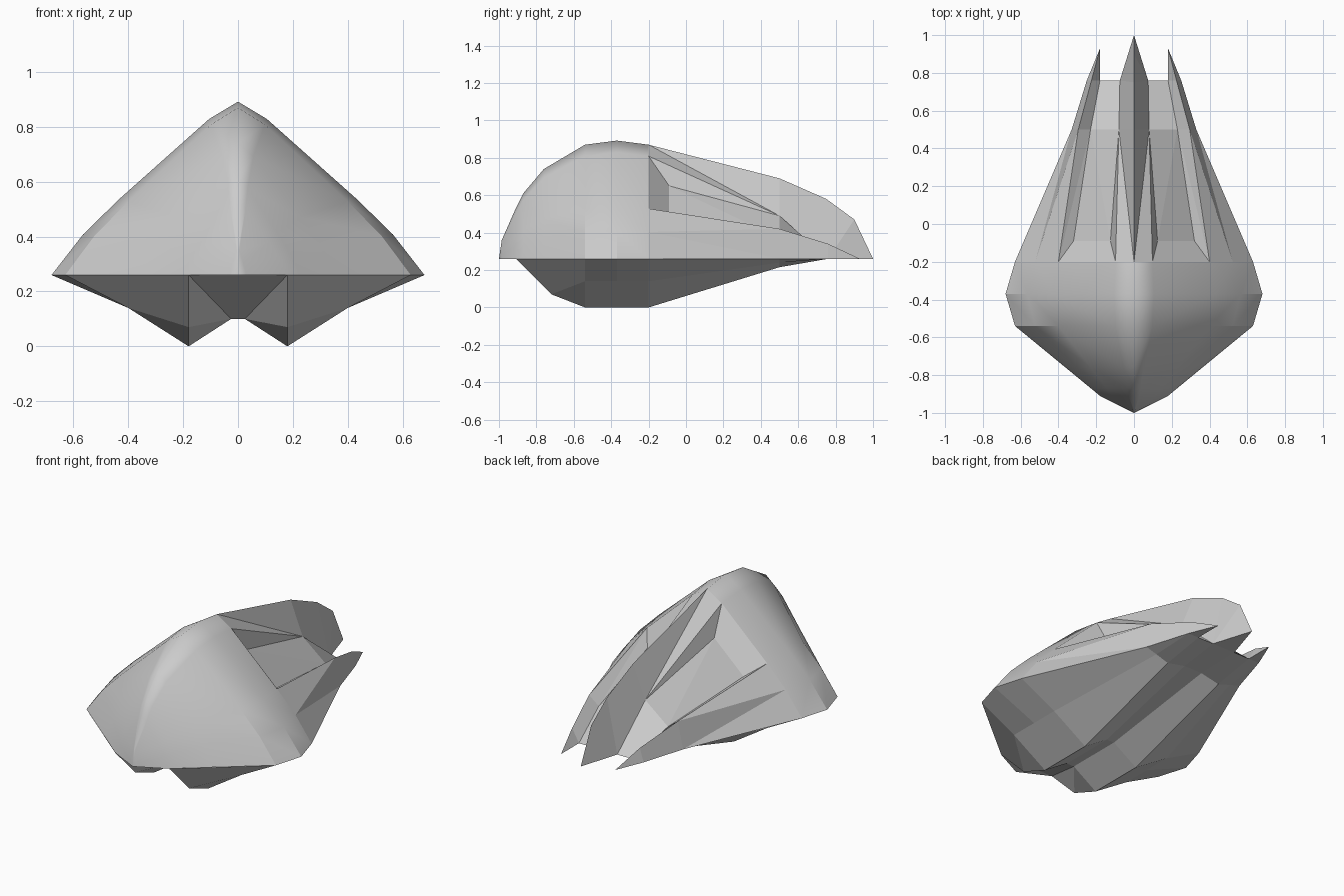
import bpy, bmesh, math

if "Cube" in bpy.data.objects:
    bpy.data.objects.remove(bpy.data.objects["Cube"])

RIM = 0.26


def build(name, faces, up, smooth=0):
    """Right-hand faces, wound to point up or down, mirrored over x = 0."""
    bm = bmesh.new()
    for f in faces:
        pts = [p for i, p in enumerate(f) if p not in f[:i]]
        if len(pts) < 3:
            continue
        face = bm.faces.new([bm.verts.new(p) for p in pts])
        face.normal_update()
        if face.normal.z * up < 0:
            face.normal_flip()
    bmesh.ops.remove_doubles(bm, verts=bm.verts, dist=0.0005)
    me = bpy.data.meshes.new(name)
    bm.to_mesh(me)
    bm.free()
    ob = bpy.data.objects.new(name, me)
    bpy.context.collection.objects.link(ob)
    mod = ob.modifiers.new("mirror", 'MIRROR')
    mod.use_clip = True
    if smooth:
        bpy.ops.object.select_all(action='DESELECT')
        ob.select_set(True)
        bpy.context.view_layer.objects.active = ob
        bpy.ops.object.shade_smooth_by_angle(angle=math.radians(smooth))
    return ob


# front hood: one ridged cross-section scaled along the length
profile = [(0, 1), (0.155, 0.9), (0.635, 0.44), (0.83, 0.235), (1, 0)]
stations = [(-1, 0, 0), (-0.985, 0.03, 0.10), (-0.91, 0.18, 0.27), (-0.87, 0.227, 0.35),
            (-0.76, 0.36, 0.48), (-0.54, 0.63, 0.61), (-0.37, 0.68, 0.632), (-0.2, 0.63, 0.61)]
rows = [[(w * u, y, RIM + h * v) for u, v in profile] for y, w, h in stations]
hood = [(a[i], a[i + 1], b[i + 1], b[i])
        for a, b in zip(rows, rows[1:]) for i in range(4)]
build("front_hood", hood, 1, 25)

r0, b0, o0, m0, e0 = rows[-1]

# centre tail fin
r1, r2, r3, r4 = (0, 0.5, 0.69), (0, 0.75, 0.58), (0, 0.9, 0.47), (0, 1, RIM)
b1, b2 = (0.08, 0.5, 0.49), (0.075, 0.76, RIM)
build("centre_fin", [(r0, b0, b1), (r0, b1, r1), (r1, b1, b2, r2),
                     (r2, b2, r3), (r3, b2, r4)], 1)

# sunken deck between the fin and the side prongs
fi, fo = (0.125, -0.09, 0.65), (0.32, -0.09, 0.47)
f1, f2 = (0.23, 0.5, 0.37), (0.18, 0.76, RIM)
build("sunken_deck", [(b0, o0, fo, fi), (b0, fi, b1), (fi, fo, f1),
                      (fi, f1, b1), (b1, f1, f2, b2)], 1)

# side prongs
o1, o2, tip = (0.295, 0.5, 0.42), (0.225, 0.76, 0.34), (0.18, 0.93, RIM)
e1, e2 = (0.33, 0.5, RIM), (0.25, 0.76, RIM)
build("side_prong", [(o0, fo, f1), (o0, f1, o1), (o1, f1, f2, o2), (o2, f2, tip),
                     (o0, m0, o1), (m0, e0, e1), (m0, e1, o1),
                     (o1, e1, e2, o2), (o2, e2, tip)], 1)

# underside: rim, chine, keel and valley lines
p = (0.18, -0.91, RIM)
mid = (0.0, -0.91, RIM)
rim = [(0.63, -0.54, RIM), (0.68, -0.37, RIM), e0, e1, e2]
k1 = (0.18, -0.72, 0.07)
chine = [(0.4, -0.54, 0.14), (0.4, -0.37, 0.14), (0.4, -0.2, 0.14), (0.26, 0.5, 0.24), e2]
keel = [(0.18, -0.54, 0), (0.18, -0.37, 0), (0.18, -0.2, 0), (0.18, 0.5, 0.215), f2]
valley = [(0.025, -0.54, 0.1), (0.025, -0.37, 0.1), (0.025, -0.2, 0.1),
          (0.06, 0.5, 0.24), b2]
centre = [(0, q[1], q[2]) for q in valley]
lines = [rim, chine, keel, valley, centre]
under = [(a[i], b[i], b[i + 1], a[i + 1])
         for a, b in zip(lines, lines[1:]) for i in range(4)]
under += [(p, rim[0], chine[0], k1), (k1, chine[0], keel[0]),
          (p, k1, valley[0]), (k1, keel[0], valley[0]),
          (p, valley[0], centre[0], mid), ((0, -1, RIM), p, mid),
          (b2, r4, (0, 0.76, RIM)), (e2, f2, tip)]
build("underside", under, -1)
